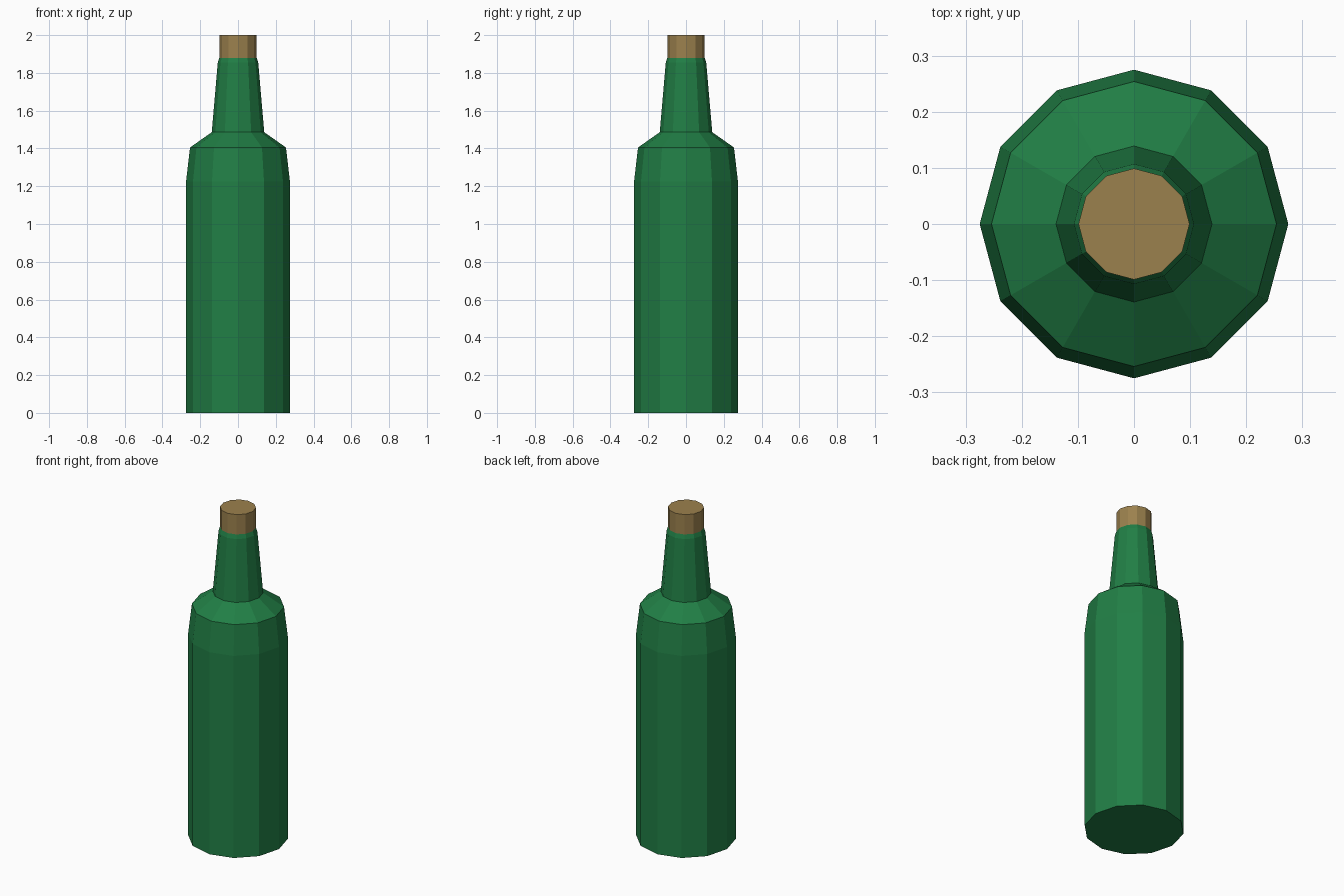
import bpy, bmesh
from math import cos, sin, tau

if "Cube" in bpy.data.objects:
    bpy.data.objects.remove(bpy.data.objects["Cube"])

SIDES = 12


def material(name, color):
    mat = bpy.data.materials.new(name)
    mat.diffuse_color = color
    mat.use_nodes = True
    mat.node_tree.nodes["Principled BSDF"].inputs["Base Color"].default_value = mat.diffuse_color
    return mat


def lathe(name, profile, mat, cap_bottom=False, cap_top=False):
    """Turn a (radius, height) profile into a faceted solid of revolution."""
    bm = bmesh.new()
    rings = [[bm.verts.new((r * cos(tau * i / SIDES), r * sin(tau * i / SIDES), z))
              for i in range(SIDES)] for r, z in profile]
    for low, high in zip(rings, rings[1:]):
        for i in range(SIDES):
            j = (i + 1) % SIDES
            bm.faces.new((low[i], low[j], high[j], high[i]))
    if cap_bottom:
        bm.faces.new(rings[0][::-1])
    if cap_top:
        bm.faces.new(rings[-1])
    mesh = bpy.data.meshes.new(name)
    bm.to_mesh(mesh)
    bm.free()
    mesh.materials.append(mat)
    obj = bpy.data.objects.new(name, mesh)
    bpy.context.collection.objects.link(obj)
    return obj


glass = material("green_glass", (0.015, 0.21, 0.06, 1))
cork = material("cork", (0.33, 0.22, 0.075, 1))

# Bottle: straight body, tapered upper body, shoulder, neck and rounded lip
lathe("bottle_body",
      [(0.275, 0), (0.275, 1.225), (0.254, 1.405), (0.139, 1.486),
       (0.107, 1.855), (0.099, 1.88)], glass, cap_bottom=True)

# Cork stopper standing on the lip
lathe("cork_stopper", [(0.099, 1.88), (0.099, 2.0)], cork, cap_top=True)
